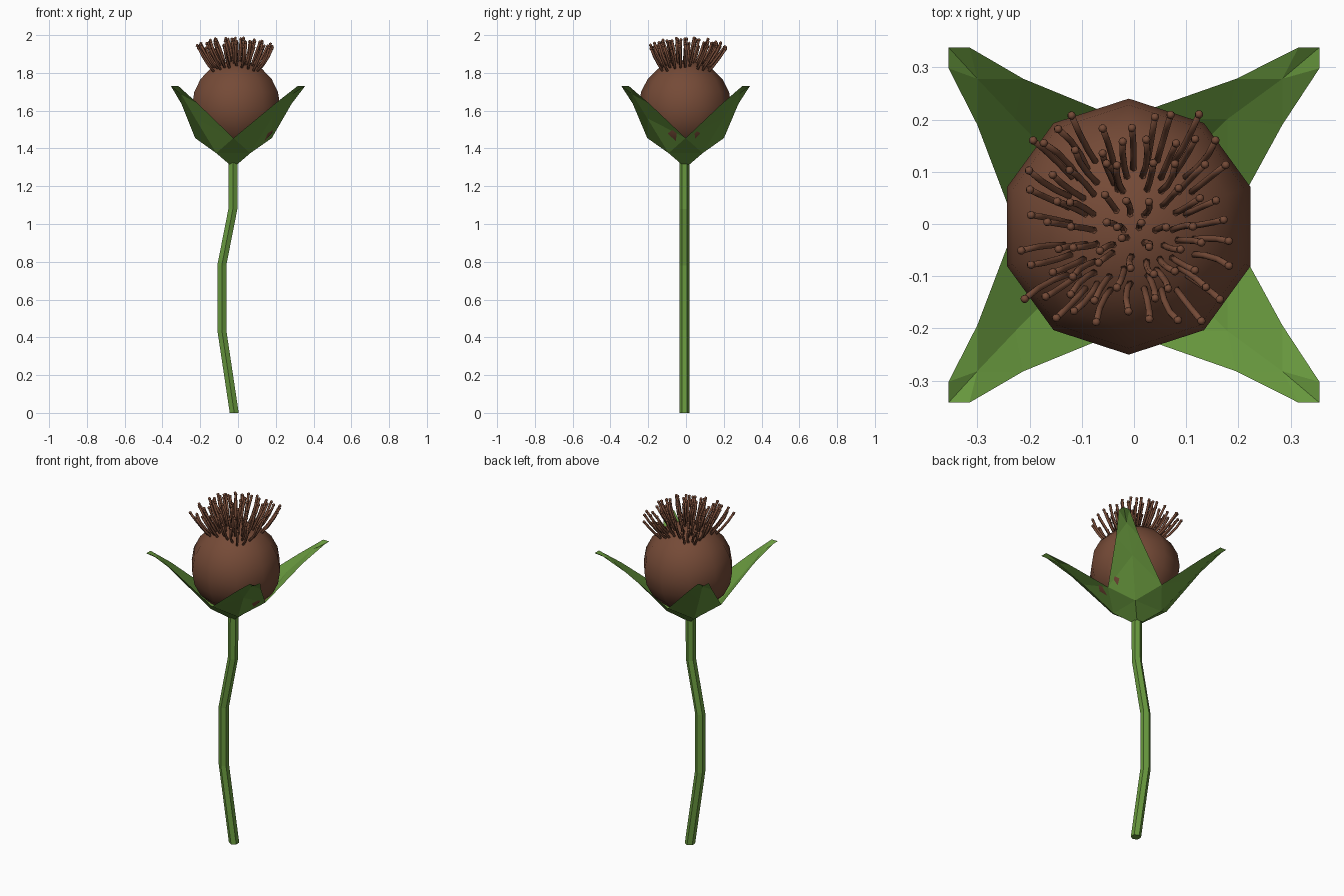
import bpy, bmesh, math, random
from mathutils import Vector, Matrix

random.seed(4)
if "Cube" in bpy.data.objects:
    bpy.data.objects.remove(bpy.data.objects["Cube"], do_unlink=True)


def material(name, rgb):
    mat = bpy.data.materials.new(name)
    mat.use_nodes = True
    mat.diffuse_color = (*rgb, 1)
    mat.node_tree.nodes["Principled BSDF"].inputs["Base Color"].default_value = (*rgb, 1)
    return mat


def finish(bm, name, mat, smooth=False):
    bmesh.ops.recalc_face_normals(bm, faces=bm.faces)
    for face in bm.faces:
        face.smooth = smooth
    mesh = bpy.data.meshes.new(name)
    bm.to_mesh(mesh)
    bm.free()
    mesh.materials.append(mat)
    obj = bpy.data.objects.new(name, mesh)
    bpy.context.collection.objects.link(obj)


def add_tube(bm, path, radius, sides, level=False):
    """Capped tube along a path; level keeps every ring horizontal."""
    rings = []
    for i, p in enumerate(path):
        along = path[min(i + 1, len(path) - 1)] - path[max(i - 1, 0)]
        turn = Matrix() if level else along.to_track_quat("Z", "Y").to_matrix().to_4x4()
        ring = []
        for k in range(sides):
            a = math.pi / 2 + math.tau * k / sides
            ring.append(bm.verts.new(p + turn @ Vector((radius * math.cos(a), radius * math.sin(a), 0))))
        rings.append(ring)
    for low, high in zip(rings, rings[1:]):
        for k in range(sides):
            n = (k + 1) % sides
            bm.faces.new((low[k], low[n], high[n], high[k]))
    bm.faces.new(rings[0][::-1])
    bm.faces.new(rings[-1])


green = material("leaf green", (0.138, 0.314, 0.048))
brown = material("seed brown", (0.178, 0.069, 0.038))

# Bent six-sided stem
bm = bmesh.new()
bends = [(-0.02, 0), (-0.086, 0.44), (-0.086, 0.78), (-0.027, 1.08), (-0.025, 1.34)]
add_tube(bm, [Vector((x, -0.008, z)) for x, z in bends], 0.0275, 6, level=True)
finish(bm, "stem", green)

# Cup of four flat pointed sepals: each row is centre x, half x, half y, arm length, arm z, corner z
rows = [
    (-0.025, 0.02, 0.02, None, 1.315, 1.315),
    (-0.025, 0.09, 0.09, None, 1.375, 1.375),
    (-0.024, 0.203, 0.203, None, 1.455, 1.56),
    (-0.008, 0.292, 0.28, 0.088, 1.637, 1.685),
    (0.0, 0.355, 0.34, 0.04, 1.73, 1.73),
]
bm = bmesh.new()
for sx in (-1, 1):
    for sy in (-1, 1):
        grid = []
        for cx, hx, hy, arm, z_arm, z_corner in rows:
            ax, ay = (0, 0) if arm is None else (hx - arm, hy - arm)
            spots = [(ax, hy, z_arm), (hx, hy, z_corner), (hx, ay, z_arm)]
            grid.append([bm.verts.new((cx + sx * x, sy * y - 0.002, z)) for x, y, z in spots])
        for low, high in zip(grid, grid[1:]):
            for side in (0, 2):
                bm.faces.new((low[side], low[1], high[side]))
                bm.faces.new((low[1], high[1], high[side]))
bmesh.ops.remove_doubles(bm, verts=bm.verts, dist=0.001)
finish(bm, "sepals", green)

# Round seed head
centre, radius = Vector((-0.01, -0.005, 1.623)), 0.245
bm = bmesh.new()
bmesh.ops.create_uvsphere(bm, u_segments=10, v_segments=10, radius=radius)
bmesh.ops.translate(bm, verts=bm.verts, vec=centre)
finish(bm, "seed_head", brown, smooth=True)

# Tuft of flaring filaments with small round tips
bm = bmesh.new()
steps, spacing = 9, 0.047
for i in range(steps):
    for j in range(steps):
        x = (i - 4) * spacing + random.uniform(-0.015, 0.015)
        y = (j - 4) * spacing + random.uniform(-0.015, 0.015)
        r = math.hypot(x, y)
        if r > 0.25:
            continue
        tip = Vector((x - 0.018, y + 0.008, 1.992 - r * r - random.uniform(0, 0.02)))
        fx, fy = 0.6 * x, 0.6 * y
        root = centre + Vector((fx, fy, math.sqrt(radius ** 2 - fx * fx - fy * fy) - 0.015))
        bend = Vector((random.uniform(-0.006, 0.006), random.uniform(-0.006, 0.006), -0.04 * r))
        path = [root, root.lerp(tip, 0.35) + bend, root.lerp(tip, 0.7) + bend, tip]
        add_tube(bm, path, 0.0068, 6)
        bmesh.ops.create_icosphere(bm, subdivisions=1, radius=0.009,
                                   matrix=Matrix.Translation(tip))
finish(bm, "filaments", brown, smooth=True)
